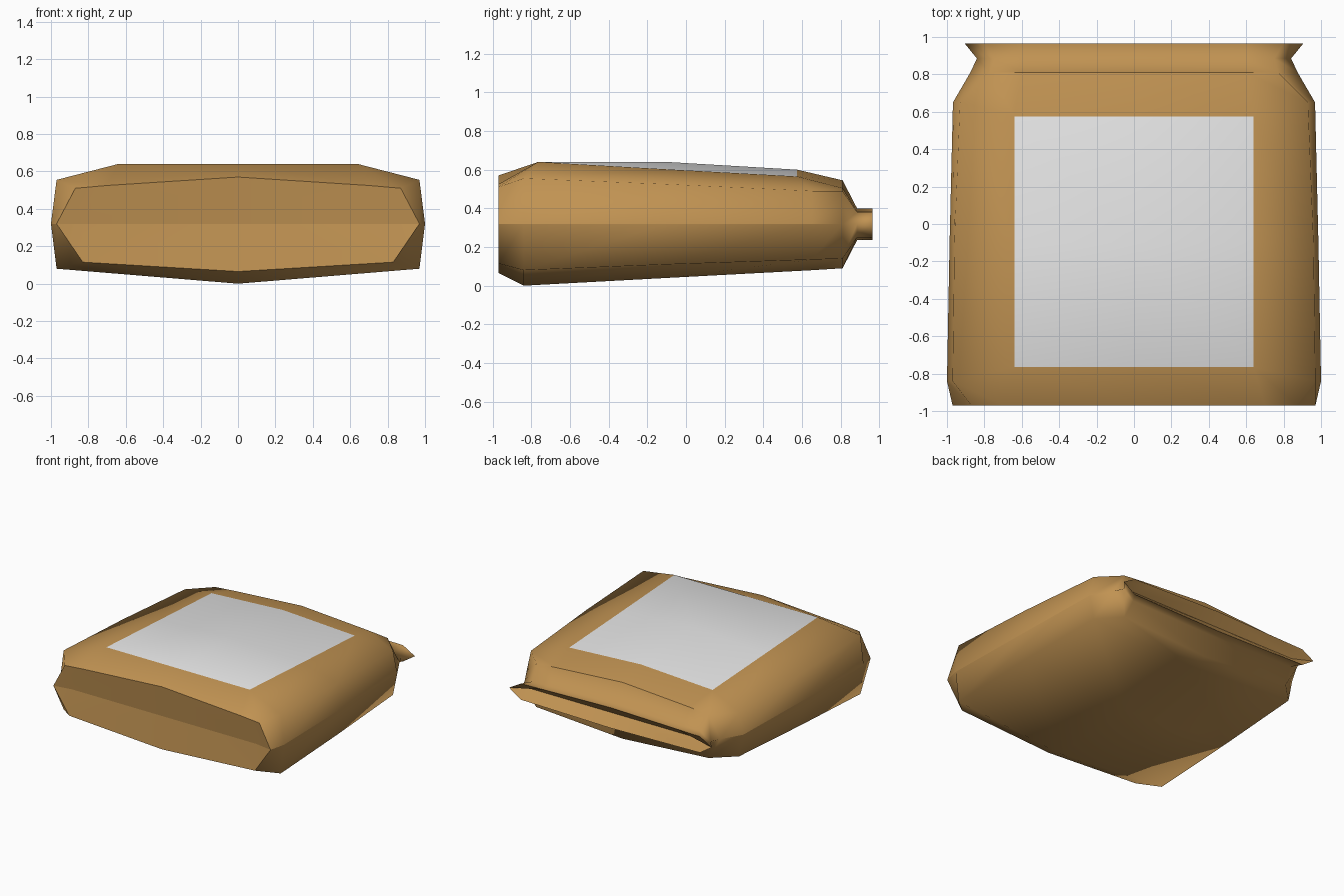
import bpy
import bmesh

default_cube = bpy.data.objects.get("Cube")
if default_cube:
    bpy.data.objects.remove(default_cube, do_unlink=True)


def flat_material(name, color):
    material = bpy.data.materials.new(name)
    material.diffuse_color = color
    material.use_nodes = True
    shader = material.node_tree.nodes["Principled BSDF"]
    shader.inputs["Base Color"].default_value = color
    shader.inputs["Roughness"].default_value = 0.8
    return material


paper = flat_material("brown paper", (0.53, 0.29, 0.085, 1))
label = flat_material("white label", (0.79, 0.79, 0.79, 1))
MID = 0.32  # height of the side fold

# Cross-sections from the base of the bag to its mouth:
# top y, side y, crown z, shoulder x z, upper corner x z,
# side fold x, lower corner x z, belly z
sections = [
    (-.97, -.97, .57, .7, .525, .87, .51, .97, .83, .115, .065),
    (-.765, -.84, .64, .64, .64, .97, .555, 1, .97, .08, 0),
    (-.1, -.1, .64, .64, .602, .96, .525, .986, .96, .11, .04),
    (.575, .65, .6, .64, .565, .93, .49, .968, .93, .135, .08),
    (.81, .81, .545, .6, .505, .77, .49, .875, .77, .14, .09),
    (.885, .885, .4, .6, .385, .75, .38, .84, .75, .25, .235),
    (.965, .965, .4, .6, .385, .8, .38, .905, .8, .25, .235),
]

# Names for the points around one ring, counter-clockwise from the belly
BELLY, LOWER, FOLD, UPPER, SHOULDER, CROWN = range(6)
COUNT = 10

bm = bmesh.new()


def make_ring(section):
    top_y, side_y, crown, sx, sz, ux, uz, fold, lx, lz, belly = section
    half = [(lx, side_y, lz), (fold, side_y, MID),
            (ux, side_y, uz), (sx, top_y, sz)]
    mirrored = [(-x, y, z) for x, y, z in reversed(half)]
    points = [(0, side_y, belly)] + half + [(0, top_y, crown)] + mirrored
    return [bm.verts.new(point) for point in points]


rings = [make_ring(section) for section in sections]

# Bag walls, with the label painted on the flat panel of the top
for row, (near, far) in enumerate(zip(rings, rings[1:])):
    for i in range(COUNT):
        j = (i + 1) % COUNT
        face = bm.faces.new((near[i], near[j], far[j], far[i]))
        if row in (1, 2) and i in (SHOULDER, CROWN):
            face.material_index = 1


# Ends, each folded inward along a horizontal crease
def folded_end(ring, crease_y):
    center = bm.verts.new((0, crease_y, MID))
    for side in (1, -1):
        def at(index):
            return ring[(side * index) % COUNT]
        knee = bm.verts.new((at(UPPER).co.x * 0.95, crease_y, MID))
        creases = [(center, knee), (knee, at(FOLD))]
        bm.faces.new((at(CROWN), at(SHOULDER), knee, center))
        bm.faces.new((at(SHOULDER), at(UPPER), at(FOLD), knee))
        bm.faces.new((center, knee, at(LOWER), at(BELLY)))
        bm.faces.new((knee, at(FOLD), at(LOWER)))
        for pair in creases:
            bm.edges.get(pair).smooth = False


folded_end(rings[0], -0.945)
folded_end(rings[-1], 0.89)
bmesh.ops.recalc_face_normals(bm, faces=bm.faces)
for face in bm.faces:
    face.smooth = True

# Sharp paper folds: both rims, the shoulder of the neck, the side folds
for ring in (rings[0], rings[-1]):
    for i in range(COUNT):
        bm.edges.get((ring[i], ring[(i + 1) % COUNT])).smooth = False
for i in range(UPPER, COUNT - UPPER):
    bm.edges.get((rings[4][i], rings[4][i + 1])).smooth = False
for near, far in zip(rings, rings[1:5]):
    for i in (FOLD, COUNT - FOLD):
        bm.edges.get((near[i], far[i])).smooth = False

mesh = bpy.data.meshes.new("paper_bag")
bm.to_mesh(mesh)
bm.free()
mesh.materials.append(paper)
mesh.materials.append(label)
bag = bpy.data.objects.new("paper_bag", mesh)
bpy.context.collection.objects.link(bag)
